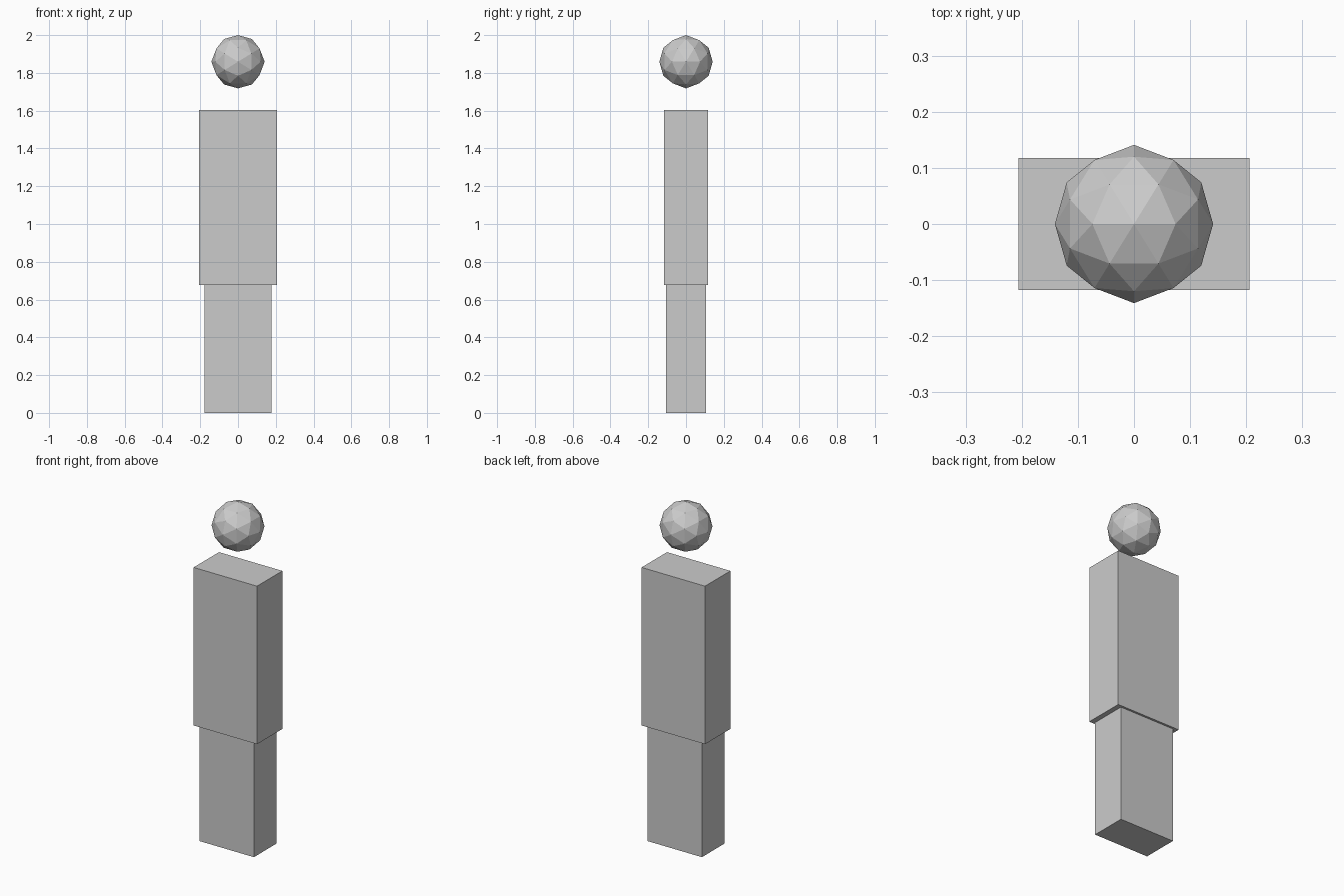
import bpy, bmesh, math
from mathutils import Matrix

if "Cube" in bpy.data.objects:
    bpy.data.objects.remove(bpy.data.objects["Cube"])


def add_object(name, bm):
    mesh = bpy.data.meshes.new(name)
    bm.to_mesh(mesh)
    bm.free()
    obj = bpy.data.objects.new(name, mesh)
    bpy.context.collection.objects.link(obj)
    return obj


def box(name, width, depth, z0, z1):
    bm = bmesh.new()
    place = Matrix.Translation((0, 0, (z0 + z1) / 2)) @ Matrix.Diagonal((width, depth, z1 - z0, 1))
    bmesh.ops.create_cube(bm, size=1, matrix=place)
    return add_object(name, bm)


# Lower and upper body blocks
box("legs", 0.354, 0.21, 0.0, 0.676)
box("torso", 0.412, 0.235, 0.676, 1.604)

# Low-poly floating head, tilted so an icosahedron edge midpoint points straight up
radius = 0.141
tilt = Matrix.Rotation(-math.atan(2) / 2, 4, 'Y')
bm = bmesh.new()
bmesh.ops.create_icosphere(bm, subdivisions=2, radius=radius,
                           matrix=Matrix.Translation((0, 0, 2 - radius)) @ tilt)
add_object("head", bm)
